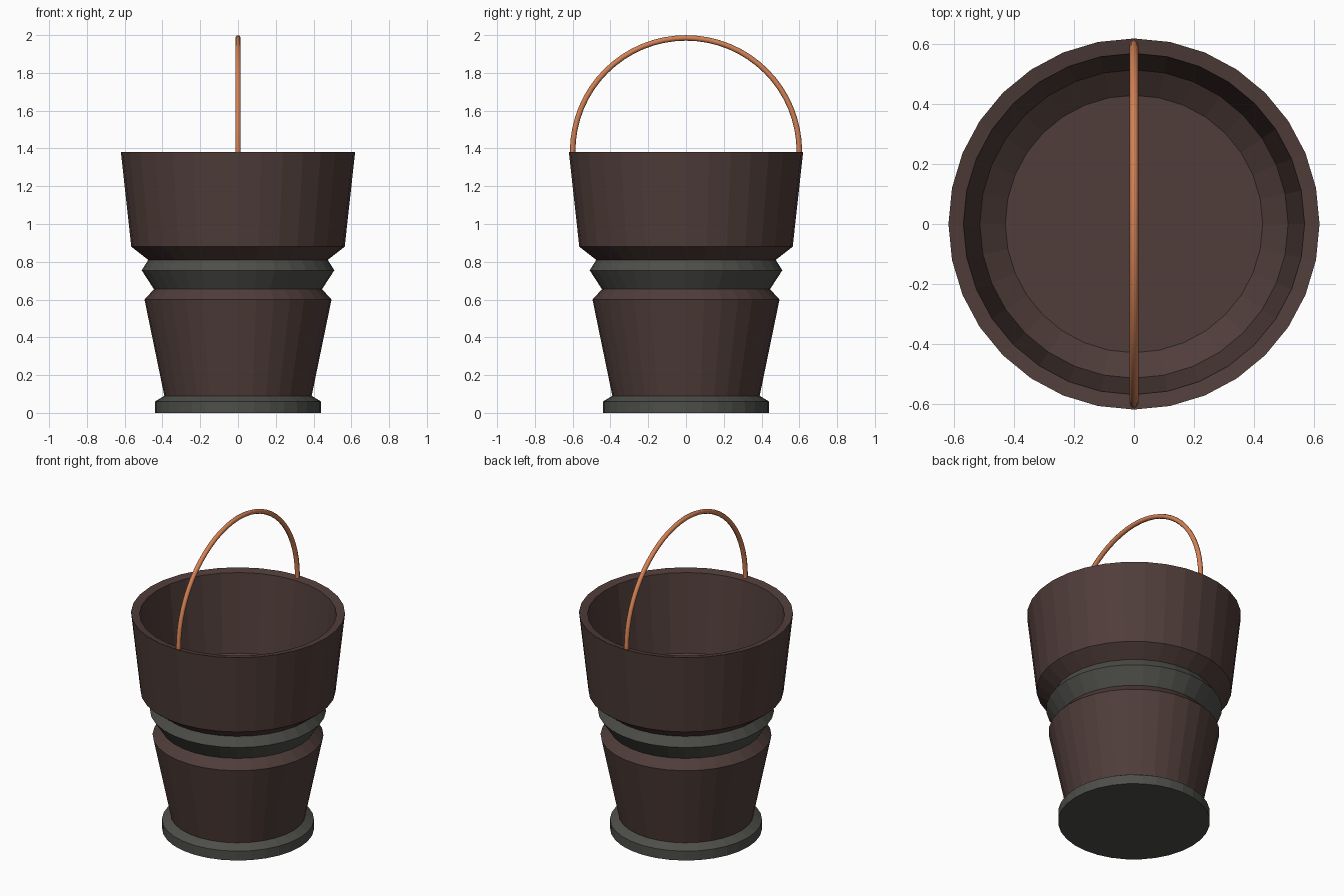
import bpy, bmesh, math

if "Cube" in bpy.data.objects:
    bpy.data.objects.remove(bpy.data.objects["Cube"])

SIDES = 32


def material(name, rgb):
    m = bpy.data.materials.new(name)
    m.diffuse_color = (*rgb, 1)
    m.use_nodes = True
    m.node_tree.nodes["Principled BSDF"].inputs["Base Color"].default_value = m.diffuse_color
    return m


def finish(name, bm, mat):
    bmesh.ops.remove_doubles(bm, verts=bm.verts, dist=1e-5)
    bmesh.ops.recalc_face_normals(bm, faces=bm.faces)
    mesh = bpy.data.meshes.new(name)
    bm.to_mesh(mesh)
    bm.free()
    mesh.materials.append(mat)
    ob = bpy.data.objects.new(name, mesh)
    bpy.context.collection.objects.link(ob)
    return ob


def lathe(name, profile, mat, cap_start=False, cap_end=False):
    """Spin (radius, height) points about z, optionally closing either end."""
    bm = bmesh.new()
    rings = []
    for r, z in profile:
        rings.append([bm.verts.new((r * math.cos(a), r * math.sin(a), z))
                      for a in (2 * math.pi * i / SIDES for i in range(SIDES))])
    for lo, hi in zip(rings, rings[1:]):
        for i in range(SIDES):
            j = (i + 1) % SIDES
            bm.faces.new((lo[i], lo[j], hi[j], hi[i]))
    if cap_start:
        bm.faces.new(rings[0][::-1])
    if cap_end:
        bm.faces.new(rings[-1])
    # Orient the wall outward from the profile direction
    mesh = bpy.data.meshes.new(name)
    bm.to_mesh(mesh)
    bm.free()
    mesh.materials.append(mat)
    ob = bpy.data.objects.new(name, mesh)
    bpy.context.collection.objects.link(ob)
    return ob


wood = material("dark_brown", (0.08, 0.047, 0.042))
iron = material("dark_grey", (0.075, 0.075, 0.068))
copper = material("copper", (0.65, 0.22, 0.09))

# Foot ring with closed underside
lathe("foot", [(0.44, 0), (0.44, 0.06), (0.39, 0.09)], iron, cap_start=True)

# Tapered lower body
lathe("lower_body", [(0.39, 0.09), (0.495, 0.6), (0.445, 0.655)], wood)

# Metal band at the waist
lathe("waist_band", [(0.445, 0.655), (0.51, 0.755), (0.475, 0.81)], iron)

# Upper bucket: outside, rim, inside wall and floor
lathe("upper_bucket", [(0.475, 0.81), (0.565, 0.88), (0.62, 1.38),
                       (0.57, 1.37), (0.515, 0.88), (0.43, 0.815)],
      wood, cap_end=True)

# Arched handle: half circle swept with a thin round section
bm = bmesh.new()
STEPS, ROUND, R, TUBE, CZ = 32, 8, 0.6, 0.0145, 1.385
path = [(R, 1.36, 0)]
path += [(R * math.cos(t), CZ + R * math.sin(t), t)
         for t in (math.pi * i / STEPS for i in range(STEPS + 1))]
path += [(-R, 1.36, math.pi)]
rings = []
for y, z, t in path:
    ring = []
    for k in range(ROUND):
        a = 2 * math.pi * k / ROUND
        d = TUBE * math.cos(a)
        ring.append(bm.verts.new((TUBE * math.sin(a),
                                  y + d * math.cos(t), z + d * math.sin(t))))
    rings.append(ring)
for p, q in zip(rings, rings[1:]):
    for k in range(ROUND):
        n = (k + 1) % ROUND
        bm.faces.new((p[k], p[n], q[n], q[k]))
bm.faces.new(rings[0])
bm.faces.new(rings[-1])
handle = finish("handle", bm, copper)
for f in handle.data.polygons:
    f.use_smooth = len(f.vertices) == 4
